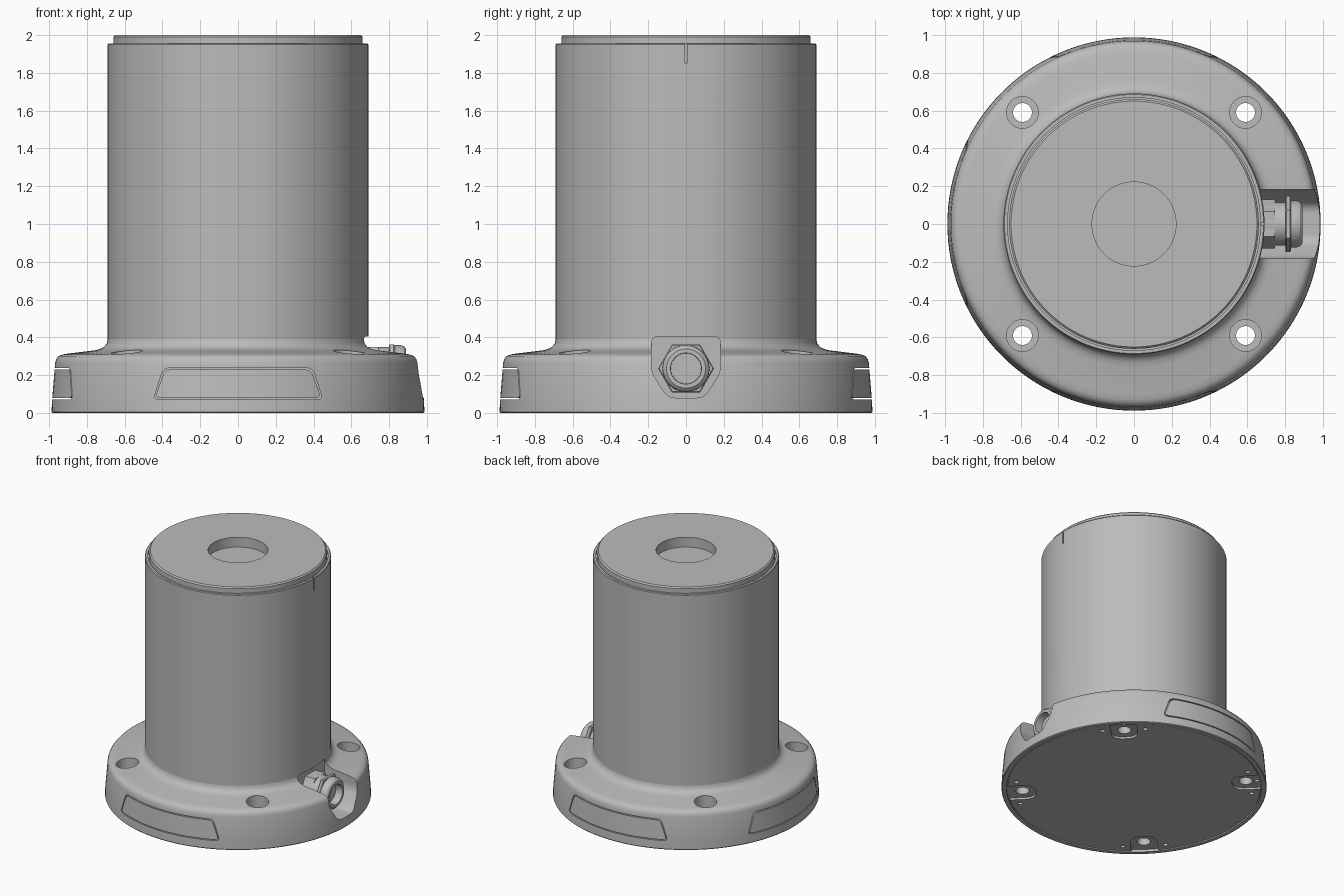
import bpy, bmesh, math
from mathutils import Matrix, Vector

cube = bpy.data.objects.get("Cube")
if cube:
    bpy.data.objects.remove(cube, do_unlink=True)

GREY = (0.5, 0.5, 0.5, 1)
grey = bpy.data.materials.new("machined grey")
grey.use_nodes = True
grey.diffuse_color = GREY
grey.node_tree.nodes["Principled BSDF"].inputs["Base Color"].default_value = GREY


def make(name, bm, matrix):
    bmesh.ops.transform(bm, matrix=matrix, verts=bm.verts)
    bmesh.ops.remove_doubles(bm, verts=bm.verts, dist=1e-5)
    bmesh.ops.recalc_face_normals(bm, faces=bm.faces)
    mesh = bpy.data.meshes.new(name)
    bm.to_mesh(mesh)
    bm.free()
    mesh.materials.append(grey)
    obj = bpy.data.objects.new(name, mesh)
    bpy.context.collection.objects.link(obj)
    return obj


def lathe(name, profile, matrix=Matrix(), steps=128):
    """Turn a (radius, height) profile around the local z axis."""
    bm = bmesh.new()
    verts = [bm.verts.new((r, 0, h)) for r, h in profile]
    edges = [bm.edges.new(pair) for pair in zip(verts, verts[1:])]
    bmesh.ops.spin(bm, geom=verts + edges, axis=(0, 0, 1), cent=(0, 0, 0),
                   angle=math.tau, steps=steps, use_duplicate=False)
    return make(name, bm, matrix)


def disc(name, r, low, high, matrix=Matrix(), steps=40):
    return lathe(name, [(0, low), (r, low), (r, high), (0, high)], matrix, steps)


def prism(name, points, low, high, matrix):
    """Extrude a flat outline along the local z axis."""
    bm = bmesh.new()
    face = bm.faces.new([bm.verts.new((u, v, low)) for u, v in points])
    top = bmesh.ops.extrude_face_region(bm, geom=[face])["geom"]
    bmesh.ops.translate(bm, vec=(0, 0, high - low),
                        verts=[v for v in top if isinstance(v, bmesh.types.BMVert)])
    return make(name, bm, matrix)


def rounded(points, radius, steps=6):
    """Round each corner of an outline with a short curve."""
    out = []
    pts = [Vector(p) for p in points]
    for i, p in enumerate(pts):
        a = p + (pts[i - 1] - p).normalized() * radius
        b = p + (pts[(i + 1) % len(pts)] - p).normalized() * radius
        for k in range(steps + 1):
            t = k / steps
            out.append(a * (1 - t) ** 2 + p * 2 * t * (1 - t) + b * t * t)
    return out


def boolean(obj, cutters, operation="DIFFERENCE"):
    for cutter in cutters:
        mod = obj.modifiers.new("cut", "BOOLEAN")
        mod.operation, mod.object, mod.solver = operation, cutter, "EXACT"
    graph = bpy.context.evaluated_depsgraph_get()
    mesh = bpy.data.meshes.new_from_object(obj.evaluated_get(graph))
    obj.modifiers.clear()
    obj.data = mesh


def turn(angle):
    return Matrix.Rotation(math.radians(angle), 4, "Z")


# Local x, y, z become tangent, up and outward along +x
OUTWARD = Matrix(((0, 0, 1, 0), (1, 0, 0, 0), (0, 1, 0, 0), (0, 0, 0, 1)))
CORNERS = (45, 135, 225, 315)
BOLT_RADIUS = 0.834

# Flange with a recessed underside and a fillet up to the column
flange_profile = [(0, 0.02), (0.95, 0.02), (0.95, 0), (0.982, 0), (0.987, 0.006),
                  (0.985, 0.06), (0.968, 0.265), (0.962, 0.285), (0.95, 0.3),
                  (0.93, 0.309), (0.9, 0.314), (0.76, 0.331), (0.73, 0.338),
                  (0.708, 0.35), (0.695, 0.368), (0.69, 0.39), (0, 0.39)]
flange = lathe("base_flange", flange_profile)

# Column with a stepped rim
column = lathe("column", [(0, 0.39), (0.69, 0.39), (0.69, 1.95), (0.685, 1.956),
                          (0.668, 1.956), (0.668, 1.94), (0, 1.94)])

# Top cap with a central blind bore
top_cap = lathe("top_cap", [(0, 1.92), (0.66, 1.92), (0.66, 1.99), (0.65, 2),
                            (0.222, 2), (0.222, 1.9), (0, 1.9)])
boolean(column, [])

# Underside cover
bottom_cover = disc("bottom_cover", 0.942, 0.004, 0.02, steps=128)

cutters = []


def cutter(obj):
    obj.hide_render = True
    cutters.append(obj)
    return obj


# Notch for the cable gland, cut into flange and column
notch = cutter(prism("notch_cutter", rounded(
    [(-0.183, 0.405), (-0.183, 0.215), (-0.095, 0.08),
     (0.095, 0.08), (0.183, 0.215), (0.183, 0.405)], 0.04), 0.655, 1.2, OUTWARD))

# Alignment mark at the top of the column, and room for the cap bore
mark = cutter(prism("mark_cutter", [(-0.006, 1.85), (0.006, 1.85), (0.006, 2), (-0.006, 2)],
                    0.675, 0.8, OUTWARD))
bore = cutter(disc("bore_cutter", 0.222, 1.9, 2.1, steps=128))
boolean(column, [notch, mark, bore])

# Bolt holes with counterbores, pockets and small fixing holes beneath
flange_cuts, cover_cuts = [notch], []
for angle in CORNERS:
    place = turn(angle) @ Matrix.Translation((BOLT_RADIUS, 0, 0))
    flange_cuts += [cutter(disc("bolt_cutter", 0.05, -0.1, 0.5, place)),
                    cutter(disc("counterbore_cutter", 0.084, 0.2, 0.5, place))]
    cover_cuts.append(cutter(prism("pocket_cutter", rounded(
        [(-0.1, -0.1), (0.3, -0.1), (0.3, 0.1), (-0.1, 0.1)], 0.09), -0.1, 0.1, place)))
    spots = [(0.03, -0.16), (0.03, 0.16)] + ([(0.085, 0)] if angle < 180 else [])
    for out, side in spots:
        hole = cutter(disc("fixing_cutter", 0.018, -0.1, 0.06,
                           place @ Matrix.Translation((out, side, 0)), 20))
        flange_cuts.append(hole)
        cover_cuts.append(hole)

# Inset side panels on three sides, shaped to the flange surface
panels = []
for name, angle in (("front", 270), ("back", 90), ("right", 180)):
    def outline(gap):
        low, high = 0.074 - gap, 0.234 + gap
        return rounded([(-0.445 - gap, low), (0.445 + gap, low),
                        (0.39 + gap, high), (-0.39 - gap, high)], 0.035)
    side = turn(angle) @ OUTWARD
    flange_cuts.append(cutter(prism("panel_cutter", outline(0.004), 0.83, 1.2, side)))
    panel = prism(name + "_panel", outline(-0.004), 0.83, 1.2, side)
    boolean(panel, [flange], "INTERSECT")
    panels.append(panel)
boolean(flange, flange_cuts)
boolean(bottom_cover, cover_cuts)
for obj in cutters:
    bpy.data.objects.remove(obj, do_unlink=True)

# Cable gland: lock nut, sleeve, hex nut and domed end with an open mouth
axis = Matrix.Translation((0, 0, 0.235)) @ OUTWARD
gland = [disc("gland_lock_nut", 0.13, 0.64, 0.745, axis, 6),
         disc("gland_sleeve", 0.115, 0.7, 0.81, axis),
         lathe("gland_hex_nut", [(0, 0.8), (0.142, 0.8), (0.148, 0.806), (0.148, 0.824),
                                 (0.142, 0.83), (0, 0.83)], axis, 6),
         lathe("gland_dome", [(0, 0.82), (0.124, 0.82), (0.124, 0.86), (0.118, 0.878),
                              (0.104, 0.89), (0.082, 0.89), (0.08, 0.825), (0, 0.825)],
               axis, 48)]

# Smooth shading with crisp edges
for obj in [flange, column, top_cap, bottom_cover] + panels + gland:
    obj.data.shade_smooth()
    obj.data.set_sharp_from_angle(angle=math.radians(30))
